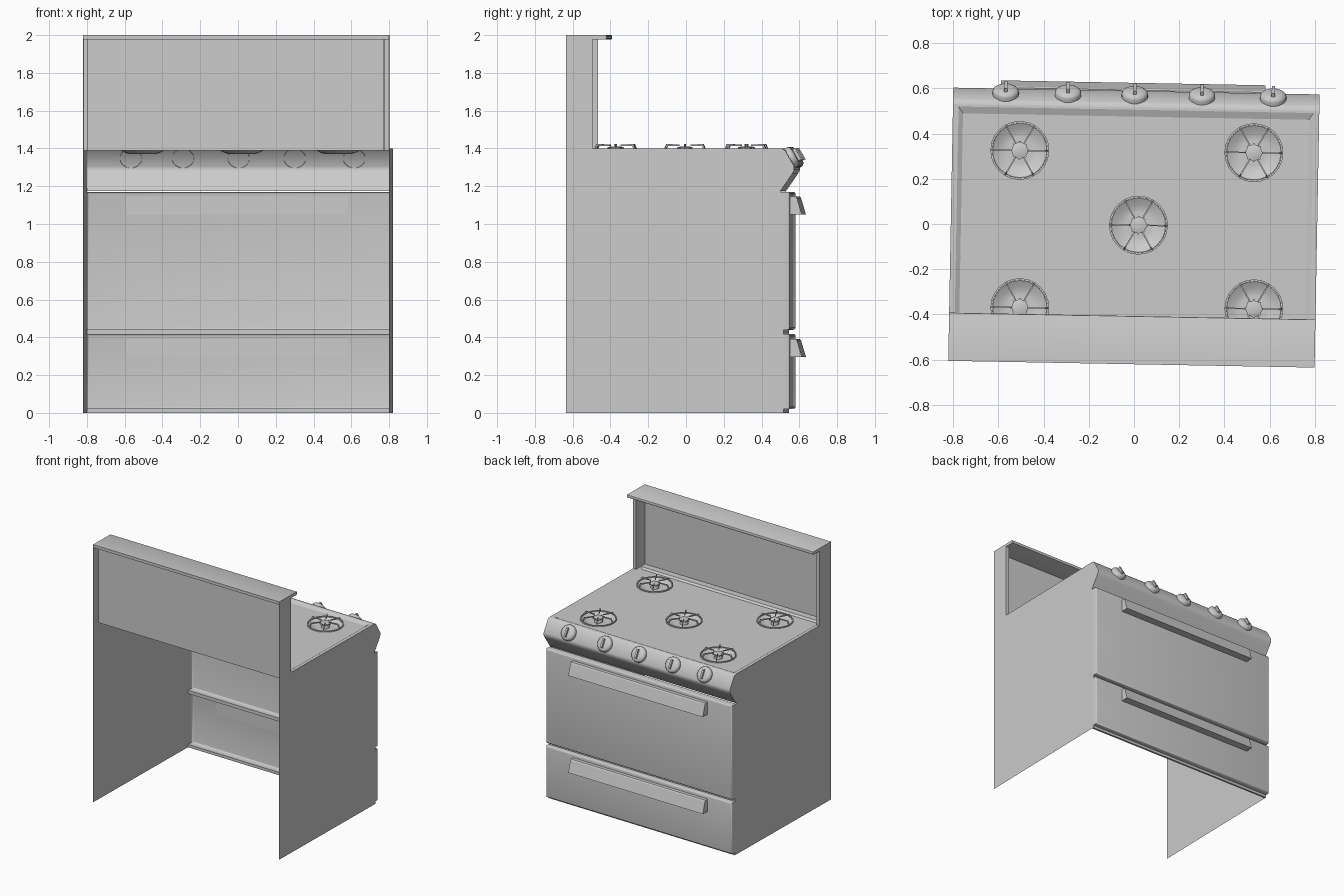
import bpy, bmesh, math
from mathutils import Matrix, Vector

if "Cube" in bpy.data.objects:
    bpy.data.objects.remove(bpy.data.objects["Cube"])

W = 0.81            # half width
BACK, FACE = -0.62, 0.515
parts = []


def finish(name, bm, smooth=True, normals=True):
    if normals:
        bmesh.ops.recalc_face_normals(bm, faces=bm.faces)
    me = bpy.data.meshes.new(name)
    bm.to_mesh(me)
    bm.free()
    ob = bpy.data.objects.new(name, me)
    bpy.context.collection.objects.link(ob)
    parts.append(ob)
    if smooth:
        bpy.ops.object.select_all(action='DESELECT')
        ob.select_set(True)
        bpy.context.view_layer.objects.active = ob
        bpy.ops.object.shade_smooth_by_angle(angle=math.radians(35))
    return ob


def strip(bm, a, b, closed=False):
    # quads between two matching rows of points
    va, vb = [bm.verts.new(p) for p in a], [bm.verts.new(p) for p in b]
    n = len(a)
    for i in range(n if closed else n - 1):
        j = (i + 1) % n
        bm.faces.new((va[i], va[j], vb[j], vb[i]))
    return va, vb


def box(bm, lo, hi, mat=Matrix()):
    c = [(l + h) / 2 for l, h in zip(lo, hi)]
    s = [h - l for l, h in zip(lo, hi)]
    m = mat @ Matrix.Translation(c) @ Matrix.Diagonal((*s, 1))
    return bmesh.ops.create_cube(bm, size=1, matrix=m)['verts']


def lathe(bm, profile, mat, n=24):
    rings = [[bm.verts.new(mat @ Vector((r * math.cos(2 * math.pi * k / n), r * math.sin(2 * math.pi * k / n), z)))
              for k in range(n)] for r, z in profile]
    for a, b in zip(rings, rings[1:]):
        for i in range(n):
            j = (i + 1) % n
            bm.faces.new((a[i], a[j], b[j], b[i]))
    return rings


# Side sheets, including the ends of the control panel
PANEL = [(FACE, 1.175), (0.577, 1.265), (0.588, 1.285), (0.588, 1.305), (0.54, 1.388), (0.53, 1.397), (FACE, 1.4)]
for name, x in (("left_side", -W), ("right_side", W)):
    bm = bmesh.new()
    pts = [(BACK, 0), (FACE, 0)] + PANEL + [(BACK, 1.4)]
    bm.faces.new([bm.verts.new((x, y, z)) for y, z in pts])
    if x < 0:
        bmesh.ops.reverse_faces(bm, faces=bm.faces)
    finish(name, bm, False, False)

# Control panel
bm = bmesh.new()
strip(bm, [(W, y, z) for y, z in PANEL], [(-W, y, z) for y, z in PANEL])
finish("control_panel", bm, normals=False)

# Cooktop: rim, sloped step and sunken floor with burner openings
BURNERS = [(-0.511, 0.316), (0.524, 0.325), (0.02, -0.005), (-0.498, -0.379), (0.537, -0.365)]
R, FLOOR = 0.128, 1.388


def rect(x, y0, y1, z):
    return [(-x, y0, z), (x, y0, z), (x, y1, z), (-x, y1, z)]


bm = bmesh.new()
steps = [rect(W, -0.59, FACE, 1.4), rect(0.785, -0.54, 0.505, 1.4), rect(0.765, -0.525, 0.475, FLOOR)]
for a, b in zip(steps, steps[1:]):
    strip(bm, a, b, True)
loops = [steps[-1]] + [[(x + R * math.cos(k * math.pi / 12), y + R * math.sin(k * math.pi / 12), FLOOR)
                        for k in range(24)] for x, y in BURNERS]
edges = []
for loop in loops:
    vs = [bm.verts.new(p) for p in loop]
    edges += [bm.edges.new((vs[i], vs[(i + 1) % len(vs)])) for i in range(len(vs))]
bmesh.ops.triangle_fill(bm, use_beauty=True, edges=edges, normal=(0, 0, 1))
bmesh.ops.remove_doubles(bm, verts=bm.verts, dist=1e-5)
for f in bm.faces:
    f.normal_update()
    if f.normal.z < 0:
        f.normal_flip()
finish("cooktop", bm, False, False)

# Burners: drip bowl, cap with teeth, ring and six spokes
for i, (x, y) in enumerate(BURNERS):
    at = Matrix.Translation((x, y, FLOOR))
    bm = bmesh.new()
    lathe(bm, [(R, 0), (0.12, 0.004), (0.112, 0), (0.09, -0.012), (0.065, -0.018), (0.06, -0.018), (0.03, -0.018)], at)
    finish(f"drip_bowl_{i}", bm)
    bm = bmesh.new()
    rings = lathe(bm, [(0.03, -0.018), (0.026, 0.008), (0.036, 0.01), (0.036, 0.018), (0.03, 0.021)], at)
    bm.faces.new(rings[-1])
    for k in range(8):
        box(bm, (0.02, -0.004, 0.008), (0.041, 0.004, 0.02), at @ Matrix.Rotation(k * math.pi / 4, 4, 'Z'))
    finish(f"burner_cap_{i}", bm)
    bm = bmesh.new()
    rings = lathe(bm, [(0.122, 0.002), (0.13, 0.002), (0.13, 0.01), (0.122, 0.01), (0.122, 0.002)], at)
    for k in range(6):
        m = at @ Matrix.Rotation(k * math.pi / 3, 4, 'Z')
        prof = [(0.128, 0.004), (0.112, 0.036), (0.035, 0.032), (0.035, 0.025), (0.105, 0.025), (0.118, 0.004)]
        a, b = strip(bm, [m @ Vector((r, -0.003, z)) for r, z in prof],
                     [m @ Vector((r, 0.003, z)) for r, z in prof], True)
        bm.faces.new(a)
        bm.faces.new(b)
    finish(f"grate_{i}", bm, False)

# Knobs on the sloped panel
tilt = Matrix.Rotation(-math.radians(60), 4, 'X')
for i, x in enumerate((-0.578, -0.302, -0.007, 0.29, 0.605)):
    at = Matrix.Translation((x, 0.562, 1.348)) @ tilt
    bm = bmesh.new()
    rings = lathe(bm, [(0.058, -0.004), (0.058, 0.016), (0.054, 0.024), (0.044, 0.031), (0.025, 0.034)], at)
    bm.faces.new(rings[-1])
    box(bm, (-0.007, -0.034, 0.025), (0.007, 0.034, 0.05), at)
    finish(f"knob_{i}", bm)

# Oven door and drawer: open-backed fronts with wedge handles
for name, z0, z1, h0, h1 in (("oven_door", 0.44, 1.17, 1.05, 1.145), ("drawer", 0.02, 0.418, 0.297, 0.392)):
    bm = bmesh.new()
    box(bm, (-W, FACE, z0), (W, 0.565, z1))
    bmesh.ops.recalc_face_normals(bm, faces=bm.faces)
    front = max(bm.faces, key=lambda f: f.calc_center_median().y)
    bmesh.ops.bevel(bm, geom=list(front.edges), offset=0.012, segments=3, profile=0.5, affect='EDGES')
    rear = min(bm.faces, key=lambda f: f.calc_center_median().y)
    bmesh.ops.delete(bm, geom=[rear], context='FACES_ONLY')
    finish(name, bm, normals=False)
    bm = bmesh.new()
    prof = [(0.564, h1), (0.592, h1), (0.598, h1 - 0.008), (0.624, h0), (0.564, h0)]
    a, b = strip(bm, [(-0.6, y, z) for y, z in prof], [(0.57, y, z) for y, z in prof], True)
    bm.faces.new(a)
    bm.faces.new(b)
    finish(name + "_handle", bm, False)

# Thin strips closing the gaps around the fronts
for name, z0, z1 in (("bottom_strip", 0, 0.022), ("middle_strip", 0.416, 0.442)):
    bm = bmesh.new()
    box(bm, (-W, FACE, z0), (W, 0.53, z1))
    finish(name, bm, False)

# Backsplash: folded sheet with side returns
half = [(-W, BACK), (-W, -0.48), (-0.785, -0.48), (-0.785, -0.59)]
plan = half + [(-x, y) for x, y in reversed(half)]
bm = bmesh.new()
strip(bm, [(x, y, 1.39) for x, y in plan], [(x, y, 1.985) for x, y in plan])
finish("backsplash", bm, False, False)

# Top shelf with rounded front edge
bm = bmesh.new()
box(bm, (-W, BACK, 1.977), (W, -0.407, 2.0))
lip = [e for e in bm.edges if all(v.co.y > -0.5 for v in e.verts) and abs(e.verts[0].co.x - e.verts[1].co.x) > 1]
bmesh.ops.bevel(bm, geom=lip, offset=0.005, segments=2, profile=0.5, affect='EDGES')
finish("top_shelf", bm)

# The whole stove stands slightly turned
turn = Matrix.Rotation(-0.0185, 4, 'Z')
for ob in parts:
    ob.data.transform(turn)
